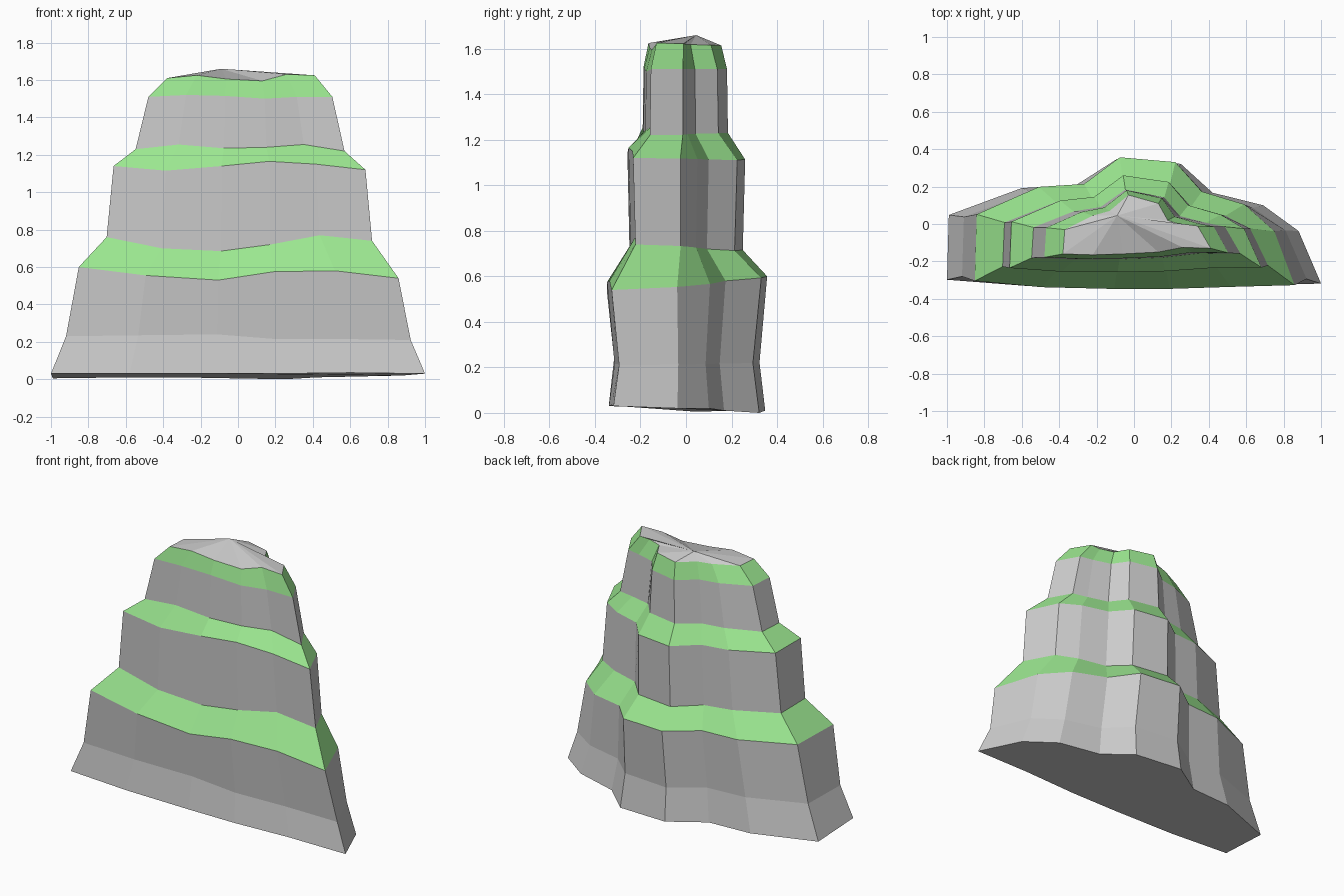
import bpy, bmesh

if "Cube" in bpy.data.objects:
    bpy.data.objects.remove(bpy.data.objects["Cube"])

# Plan outlines, anticlockwise from front left: 6 front points, then 8 back points
FOOT = [(-1, -.31), (-.58, -.345), (-.12, -.355), (.21, -.355), (.6, -.345), (1, -.335),
        (.88, -.04), (.69, .11), (.42, .18), (.25, .34), (-.09, .365), (-.31, .22),
        (-.6, .205), (-.99, .055)]
CREST = [(-.38, -.16), (-.22, -.165), (-.06, -.16), (.13, -.15), (.26, -.125), (.41, -.13),
         (.34, -.01), (.27, -.01), (.18, .02), (.13, .11), (-.03, .155), (-.13, .07),
         (-.22, .045), (-.37, -.03)]

# Each level: blend from foot to crest in x and y, front heights, mid-back height
LEVELS = [
    (0, .08, (.03, .03, .03, .03, .035, .03), 0),
    (.13, .2, (.23, .235, .24, .215, .215, .21), .22),
    (.24, .04, (.60, .555, .53, .575, .58, .54), .60),
    (.48, .55, (.76, .70, .685, .72, .77, .74), .71),
    (.54, .5, (1.14, 1.115, 1.14, 1.165, 1.15, 1.12), 1.11),
    (.73, .86, (1.23, 1.255, 1.235, 1.24, 1.255, 1.22), 1.23),
    (.84, .88, (1.51, 1.52, 1.515, 1.50, 1.51, 1.51), 1.51),
    (1, 1, (1.61, 1.625, 1.605, 1.595, 1.63, 1.625), 1.615),
]


def ring(tx, ty, front, back):
    heights = list(front)
    for k in range(8):                      # right side -> back -> left side
        f = (k + 1) / 4.5
        heights.append(front[5] + (back - front[5]) * f if f < 1
                       else back + (front[0] - back) * (f - 1))
    if back == 0:
        heights[6:] = [.02, .02, .01, 0, .01, .01, .01, .005]
    return [(a[0] + (b[0] - a[0]) * tx, a[1] + (b[1] - a[1]) * ty, z)
            for a, b, z in zip(FOOT, CREST, heights)]


RINGS = [ring(*lv) for lv in LEVELS]
green = bpy.data.materials.new("grass")
green.diffuse_color = (.33, .8, .28, 1)
green.use_nodes = True
green.node_tree.nodes["Principled BSDF"].inputs["Base Color"].default_value = green.diffuse_color


def loft(name, first, last, mat=None, floor=False):
    bm = bmesh.new()
    rows = [[bm.verts.new(p) for p in RINGS[i]] for i in range(first, last + 1)]
    n = len(FOOT)
    for lo, hi in zip(rows, rows[1:]):
        for i in range(n):
            j = (i + 1) % n
            bm.faces.new((lo[i], lo[j], hi[j], hi[i]))
    if floor:
        bm.faces.new(rows[0][::-1])
    finish(bm, name, mat)


def finish(bm, name, mat=None):
    me = bpy.data.meshes.new(name)
    bm.to_mesh(me)
    bm.free()
    ob = bpy.data.objects.new(name, me)
    bpy.context.collection.objects.link(ob)
    if mat:
        me.materials.append(mat)


# Rock tiers and the grassy ledges above each
loft("lower_rock", 0, 2, floor=True)
loft("lower_ledge", 2, 3, green)
loft("middle_rock", 3, 4)
loft("middle_ledge", 4, 5, green)
loft("upper_rock", 5, 6)
loft("upper_ledge", 6, 7, green)

# Bare summit rising to a low peak
bm = bmesh.new()
rim = [bm.verts.new(p) for p in RINGS[7]]
peak = bm.verts.new((-.09, .045, 1.66))
for i, v in enumerate(rim):
    bm.faces.new((v, rim[(i + 1) % len(rim)], peak))
finish(bm, "summit")
